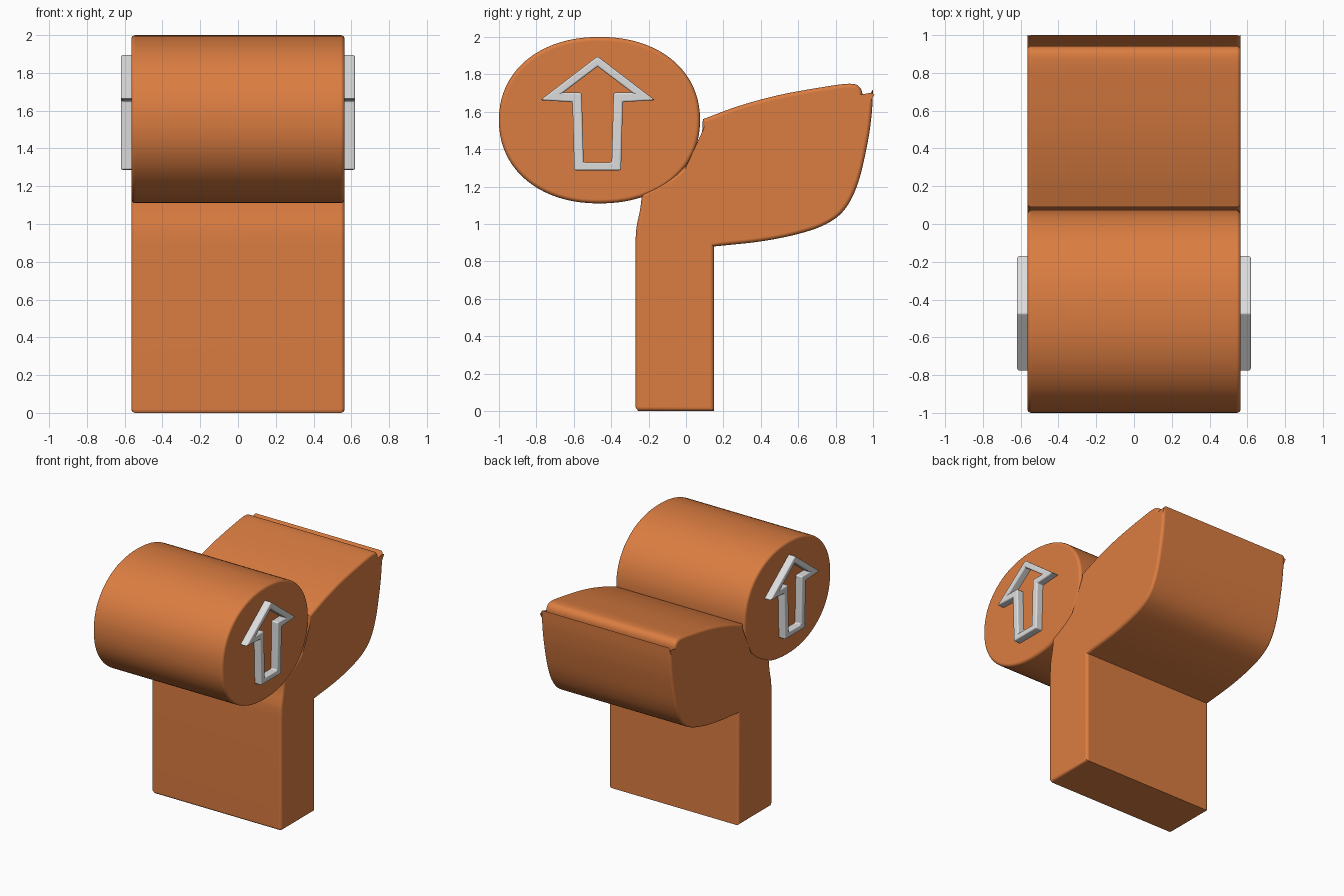
import bpy, bmesh, math
from mathutils import Vector

if "Cube" in bpy.data.objects:
    bpy.data.objects.remove(bpy.data.objects["Cube"])

HALF_W = 0.565      # half width of the extruded parts
ROUND = 0.022       # rounded side edges


def material(name, rgb):
    m = bpy.data.materials.new(name)
    m.diffuse_color = (*rgb, 1)
    m.use_nodes = True
    m.node_tree.nodes["Principled BSDF"].inputs["Base Color"].default_value = m.diffuse_color
    return m


orange = material("orange", (0.71, 0.205, 0.053))
grey = material("light_grey", (0.72, 0.72, 0.72))


def finish(bm, name, mat, angle=40):
    bmesh.ops.recalc_face_normals(bm, faces=bm.faces)
    me = bpy.data.meshes.new(name)
    bm.to_mesh(me)
    bm.free()
    me.materials.append(mat)
    for p in me.polygons:
        p.use_smooth = True
    me.set_sharp_from_angle(angle=math.radians(angle))
    ob = bpy.data.objects.new(name, me)
    bpy.context.collection.objects.link(ob)
    return ob


def weighted(ob):
    wn = ob.modifiers.new("normals", 'WEIGHTED_NORMAL')
    wn.keep_sharp = True


def spline(pts, steps=6):
    """Smooth curve through the points."""
    p = [Vector(q) for q in pts]
    if len(p) == 2:
        return p
    p = [2 * p[0] - p[1]] + p + [2 * p[-1] - p[-2]]
    out = []
    for a, b, c, d in zip(p, p[1:], p[2:], p[3:]):
        for i in range(steps):
            t = i / steps
            out.append(0.5 * (2 * b + (c - a) * t + (2 * a - 5 * b + 4 * c - d) * t * t
                              + (3 * b - a - 3 * c + d) * t ** 3))
    return out + [p[-2]]


def inset(pts, dist):
    """Move a counter-clockwise outline inwards."""
    out = []
    n = len(pts)
    for i, p in enumerate(pts):
        d1 = (p - pts[i - 1]).normalized()
        d2 = (pts[(i + 1) % n] - p).normalized()
        n1, n2 = Vector((-d1.y, d1.x)), Vector((-d2.y, d2.x))
        m = (n1 + n2).normalized()
        out.append(p + m * dist / max(m.dot(n1), 0.5))
    return out


def extrude_rounded(name, outline, mat):
    """Extrude a side outline across x, with rounded side edges."""
    bm = bmesh.new()
    seg = 4
    levels = []
    for k in range(seg + 1):
        t = math.pi / 2 * k / seg
        levels.append((HALF_W - ROUND * (1 - math.sin(t)), ROUND * (1 - math.cos(t))))
    levels = [(-x, d) for x, d in reversed(levels)] + levels
    rings = [[bm.verts.new((x, p.x, p.y)) for p in inset(outline, d)] for x, d in levels]
    n = len(outline)
    for a, b in zip(rings, rings[1:]):
        for i in range(n):
            j = (i + 1) % n
            bm.faces.new((a[i], a[j], b[j], b[i]))
    bm.faces.new(rings[0])
    bm.faces.new(rings[-1])
    ob = finish(bm, name, mat)
    weighted(ob)
    return ob


# Drum: slightly squared oval
def power(v):
    return math.copysign(abs(v) ** (2 / 2.15), v)


oval = []
for i in range(80):
    a = 2 * math.pi * i / 80
    oval.append(Vector((-0.4625 + 0.5375 * power(math.cos(a)), 1.555 + 0.445 * power(math.sin(a)))))
extrude_rounded("drum", oval, orange)

# Stem with the two leaf-like lobes parted by a thin slit
runs = [
    [(-0.255, 0), (0.15, 0)],
    [(0.15, 0), (0.15, 0.88)],
    [(0.15, 0.88), (0.4, 0.907), (0.6, 0.947), (0.75, 1.0), (0.85, 1.08),
     (0.92, 1.22), (0.97, 1.43), (0.993, 1.59), (1.0, 1.72)],
    [(1.0, 1.72), (0.93, 1.615), (0.8, 1.475), (0.65, 1.355), (0.45, 1.225),
     (0.2, 1.11), (-0.09, 1.03)],
    [(-0.09, 1.03), (0.2, 1.117), (0.45, 1.235), (0.65, 1.367), (0.8, 1.49),
     (0.925, 1.63), (0.943, 1.69), (0.925, 1.735), (0.875, 1.75), (0.75, 1.735),
     (0.5, 1.69), (0.28, 1.63), (0.09, 1.56)],
    [(0.09, 1.56), (0.085, 1.49), (0.06, 1.4), (0.0, 1.315), (-0.1, 1.235), (-0.235, 1.165)],
    [(-0.235, 1.165), (-0.245, 1.08), (-0.265, 0.98), (-0.27, 0.9)],
    [(-0.27, 0.9), (-0.27, 0.02)],
    [(-0.27, 0.02), (-0.255, 0)],
]
body = []
for r in runs:
    body += spline(r)[:-1]
extrude_rounded("stem_and_lobes", body, orange)


# Arrow frames on both ends of the drum
def mirrored(half):
    right = [(-0.4725 + y, z) for y, z in half]
    left = [(-0.4725 - y, z) for y, z in reversed(half[1:])]
    return right + left


outer = mirrored([(0, 1.897), (0.307, 1.662), (0.135, 1.652), (0.125, 1.287)])
inner = mirrored([(0, 1.842), (0.185, 1.702), (0.085, 1.702), (0.075, 1.33)])
for side, name in ((1, "arrow_right"), (-1, "arrow_left")):
    bm = bmesh.new()
    loops = [[bm.verts.new((side * x, y, z)) for y, z in pts]
             for pts, x in ((outer, 0.55), (outer, 0.62), (inner, 0.62), (inner, 0.55))]
    for k in range(4):
        a, b = loops[k], loops[(k + 1) % 4]
        for i in range(len(a)):
            j = (i + 1) % len(a)
            bm.faces.new((a[i], a[j], b[j], b[i]))
    ob = finish(bm, name, grey)
    bev = ob.modifiers.new("round", 'BEVEL')
    bev.width = 0.009
    bev.segments = 3
    bev.limit_method = 'ANGLE'
    weighted(ob)
